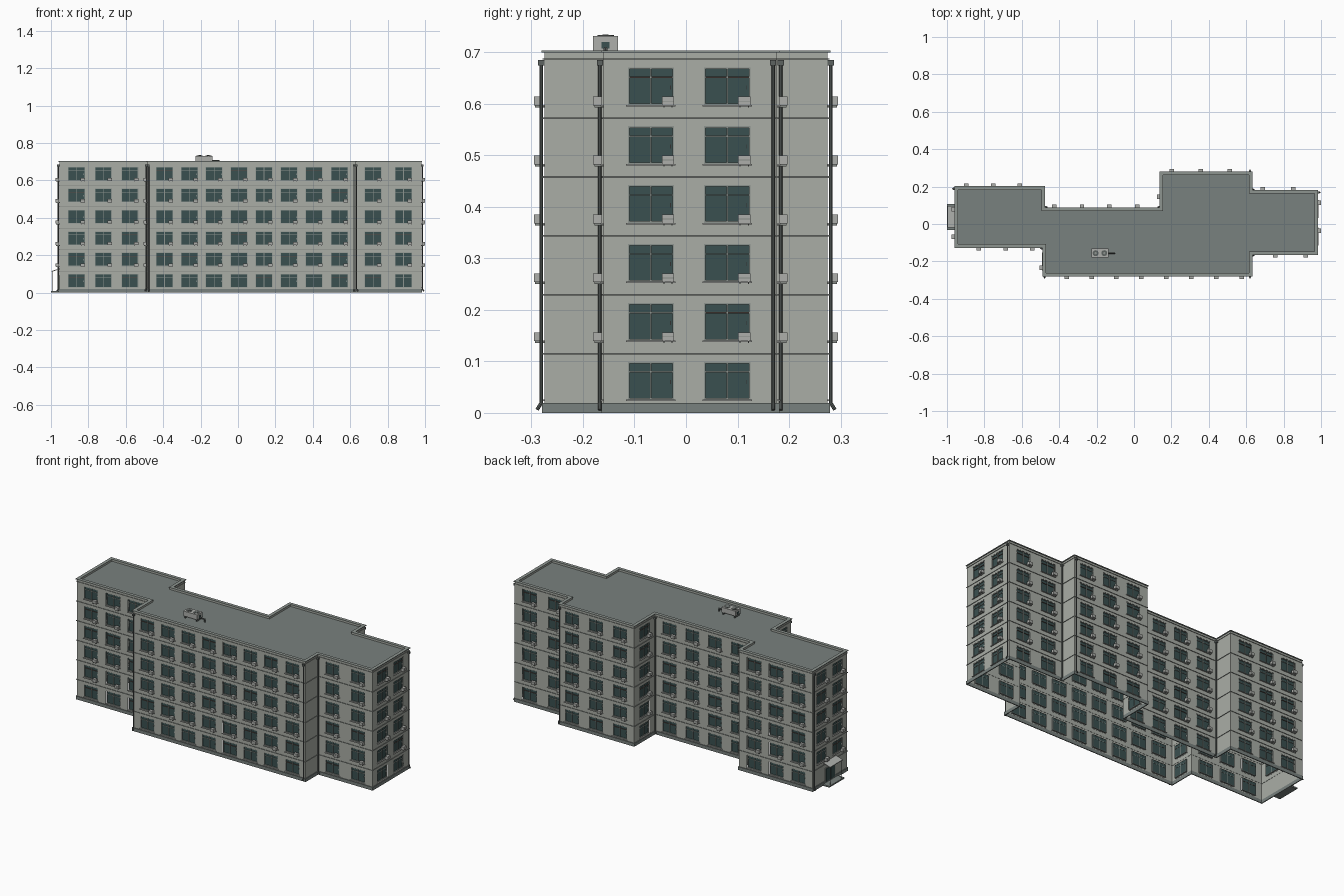
import bpy, bmesh, math, random
from mathutils import Vector, Matrix

random.seed(4)
cube = bpy.data.objects.get("Cube")
if cube:
    bpy.data.objects.remove(cube)


def material(name, r, g, b):
    m = bpy.data.materials.new(name)
    m.use_nodes = True
    m.diffuse_color = (r, g, b, 1)
    m.node_tree.nodes["Principled BSDF"].inputs["Base Color"].default_value = (r, g, b, 1)
    return m


WALL = material("pale grey wall", .40, .42, .38)
TRIM = material("grey trim", .24, .26, .24)
ROOF = material("slate roof", .19, .22, .21)
GLASS = material("teal glass", .042, .08, .08)
FRAME = material("grey frame", .27, .30, .28)
BROWN = material("brown frame", .10, .07, .06)
PIPE = material("dark pipe", .11, .125, .12)
UNIT = material("light unit", .42, .43, .41)

parts = {}


def part(name, mat):
    if name not in parts:
        parts[name] = (bmesh.new(), mat)
    return parts[name][0]


def box(bm, o, t, n, u, d, z):
    """Box spanning u along t, d along n and z upwards from origin o."""
    v = [[[bm.verts.new(o + t * a + n * b + Vector((0, 0, c))) for c in z] for b in d] for a in u]
    p = [v[i][j][k] for i in (0, 1) for j in (0, 1) for k in (0, 1)]
    fs = [bm.faces.new([p[i] for i in q]) for q in
          ("0132", "4675", "0451", "2376", "0264", "1573") for q in [list(map(int, q))]]
    bmesh.ops.recalc_face_normals(bm, faces=fs)


def rod(bm, a, b, r, sides=8):
    a, b = Vector(a), Vector(b)
    rot = (b - a).to_track_quat('Z', 'Y').to_matrix().to_4x4()
    bmesh.ops.create_cone(bm, cap_ends=True, segments=sides, radius1=r, radius2=r,
                          depth=(b - a).length, matrix=Matrix.Translation((a + b) / 2) @ rot)


# Footprint corners, anticlockwise, each with the window centres of the wall that starts there
PLAN = [
    (-.955, -.122, (-.863, -.72, -.578)),
    (-.485, -.122, (-.2,)),
    (-.485, -.275, (-.393, -.259, -.128, .005, .139, .273, .406, .543)),
    (.628, -.275, ()),
    (.628, -.16, (.722, .885)),
    (.98, -.16, (-.068, .08)),
    (.98, .177, (.885, .722)),
    (.628, .177, ()),
    (.628, .275, (.545, .39, .235)),
    (.142, .275, (.18,)),
    (.142, .083, (.05, -.1, -.245, -.393)),
    (-.48, .083, ()),
    (-.48, .197, (-.578, -.72, -.863)),
    (-.955, .197, (.112, -.036)),
]
COUNT = len(PLAN)
PTS = [Vector((x, y, 0)) for x, y, w in PLAN]
UP = Vector((0, 0, 1))
FLOOR, SILL, TALL, HALF, TOP = .1143, .026, .073, .045, .70


def wall_axes(i):
    t = (PTS[(i + 1) % COUNT] - PTS[i]).normalized()
    return t, t.cross(UP)


def outline(d):
    """Footprint moved outwards by d."""
    return [PTS[i] + (wall_axes(i)[1] + wall_axes(i - 1)[1]) * d for i in range(COUNT)]


def ring(name, mat, d0, d1, z0, z1):
    bm = part(name, mat)
    loops = [[bm.verts.new(p + UP * z) for p in outline(d)]
             for d, z in ((d0, z0), (d1, z0), (d1, z1), (d0, z1))]
    for k in range(4):
        a, b = loops[k], loops[(k + 1) % 4]
        for i in range(COUNT):
            j = (i + 1) % COUNT
            bm.faces.new((a[i], a[j], b[j], b[i]))
    bmesh.ops.recalc_face_normals(bm, faces=bm.faces[:])


def window(o, t, n, u, z, unit):
    """One glazed opening centred at u with its sill at z."""
    l, r, top = u - HALF, u + HALF, z + TALL
    bar = z + TALL * .72
    box(part("window_glass", GLASS), o, t, n, (l, r), (-.008, -.006), (z, top))
    f = part("window_frames", FRAME)
    for a, b in ((l, l + .003), (u - .0015, u + .0015), (r - .003, r)):
        box(f, o, t, n, (a, b), (-.009, -.001), (z, top))
    box(f, o, t, n, (l, r), (-.009, -.001), (z, z + .003))
    box(f, o, t, n, (l, r), (-.009, -.001), (top - .003, top))
    rail = part("brown_rails", BROWN) if random.random() < .25 else f
    box(rail, o, t, n, (l + .003, r - .003), (-.009, -.002), (bar, bar + .0025))
    box(part("window_handles", UNIT), o, t, n, (r - .008, r - .0065), (-.006, -.003), (z + .03, z + .038))
    box(part("window_sills", UNIT), o, t, n, (l - .003, r + .003), (-.001, .006), (z - .003, z))
    if unit:
        # Cooling unit on a bracket at the right of the sill
        a = part("cooling_units", UNIT)
        box(a, o, t, n, (u + .021, u + .045), (.003, .02), (z - .001, z + .016))
        g = part("unit_brackets", TRIM)
        for k in (.024, .040):
            box(g, o, t, n, (u + k, u + k + .002), (0, .018), (z - .005, z - .001))
        box(g, o, t, n, (u + .022, u + .044), (.019, .0203), (z + .0065, z + .008))


# Walls with openings and their windows
for i, (x, y, centres) in enumerate(PLAN):
    o, (t, n) = PTS[i], wall_axes(i)
    length = (PTS[(i + 1) % COUNT] - o).length
    bm = part("walls", WALL)

    def panel(u0, u1, z0, z1):
        bm.faces.new([bm.verts.new(o + t * u + UP * z)
                      for u, z in ((u0, z0), (u1, z0), (u1, z1), (u0, z1))])

    edge = 0
    entrance = i == COUNT - 1
    for c in centres:
        u = abs(c - (x if abs(t.x) > .5 else y))
        panel(edge, u - HALF, 0, TOP)
        low = 0
        for k in range(1 if entrance else 0, 6):
            z = SILL + k * FLOOR
            panel(u - HALF, u + HALF, low, z)
            window(o, t, n, u, z, k > 0)
            low = z + TALL
        panel(u - HALF, u + HALF, low, TOP)
        edge = u + HALF
    panel(edge, length, 0, TOP)

# Plinth, floor bands, parapet and roof
ring("plinth", ROOF, -.001, .004, 0, .019)
for k in range(1, 6):
    ring("floor_bands", TRIM, -.001, .003, k * FLOOR - .001, k * FLOOR + .002)
ring("cornice_band", TRIM, -.001, .003, .686, .688)
ring("parapet", WALL, -.012, -.0005, .688, .699)
ring("coping", FRAME, -.014, .005, .699, .703)
roof = part("roof", ROOF)
roof.faces.new([roof.verts.new(p + UP * .69) for p in outline(-.0005)])

# Downpipes with a hopper at the top and a kicked foot
pipes = part("downpipes", PIPE)
X, Y = Vector((1, 0, 0)), Vector((0, 1, 0))
for x, y, dx, dy in ((-.478, -.281, 0, -1), (-.491, -.129, -1, 0), (.634, -.167, 1, 0),
                     (.986, .169, 1, 0), (.620, .281, 0, 1), (.634, .184, 1, 0),
                     (.136, .090, -1, 0), (-.473, .090, 1, 0), (-.961, .189, -1, 0),
                     (.620, -.281, 0, -1)):
    rod(pipes, (x, y, .018), (x, y, .68), .0035)
    rod(pipes, (x, y, .019), (x + dx * .008, y + dy * .008, .006), .0035)
    box(pipes, Vector((x, y, 0)), X, Y, (-.006, .006), (-.006, .006), (.674, .685))

# Entrance on the left end: door, step and sloping canopy on posts
o, (t, n) = Vector((-.955, .038, 0)), wall_axes(COUNT - 1)
box(part("entrance_step", ROOF), o, t, n, (-.069, .069), (0, .045), (0, .008))
box(part("door_frame", FRAME), o, t, n, (-.045, .045), (0, .004), (.008, .092))
for s in (-1, 1):
    box(part("door_glass", GLASS), o, t, n, sorted((s * .002, s * .041)), (.003, .006), (.014, .088))
    rod(part("canopy_posts", PIPE), o + t * s * .05 + n * .038 + UP * .008,
        o + t * s * .05 + n * .038 + UP * .113, .002)
canopy = part("entrance_canopy", UNIT)
box(canopy, o, t, (n * .042 - UP * .013).normalized(), (-.058, .058), (0, .045), (.124, .128))

# Rooftop ventilation unit with two fans, feet and a duct
o = Vector((-.182, -.156, .69))
box(part("roof_unit", UNIT), o, X, Y, (-.045, .045), (-.024, .024), (.012, .041))
feet = part("roof_unit_feet", PIPE)
for a in (-.04, .034):
    box(feet, o, X, Y, (a, a + .006), (-.022, .022), (0, .012))
for a in (-.023, .023):
    rod(part("roof_fans", PIPE), o + X * a + UP * .04, o + X * a + UP * .043, .016, 16)
    rod(part("fan_hubs", FRAME), o + X * a + UP * .042, o + X * a + UP * .0445, .006, 12)
for s in (-1, 1):
    box(part("unit_grilles", GLASS), o, X * s, Y, (.044, .0465), (-.008, .008), (.017, .03))
rod(part("roof_duct", PIPE), o + X * .045 + UP * .016, o + X * .08 + UP * .016, .004)
rod(part("roof_duct", PIPE), o + X * .078 + UP * .018, o + X * .078, .004)

# Turn every collected part into an object
for name, (bm, mat) in parts.items():
    if name == "walls":
        bmesh.ops.remove_doubles(bm, verts=bm.verts[:], dist=.00001)
    mesh = bpy.data.meshes.new(name)
    bm.to_mesh(mesh)
    bm.free()
    mesh.materials.append(mat)
    bpy.context.collection.objects.link(bpy.data.objects.new(name, mesh))
